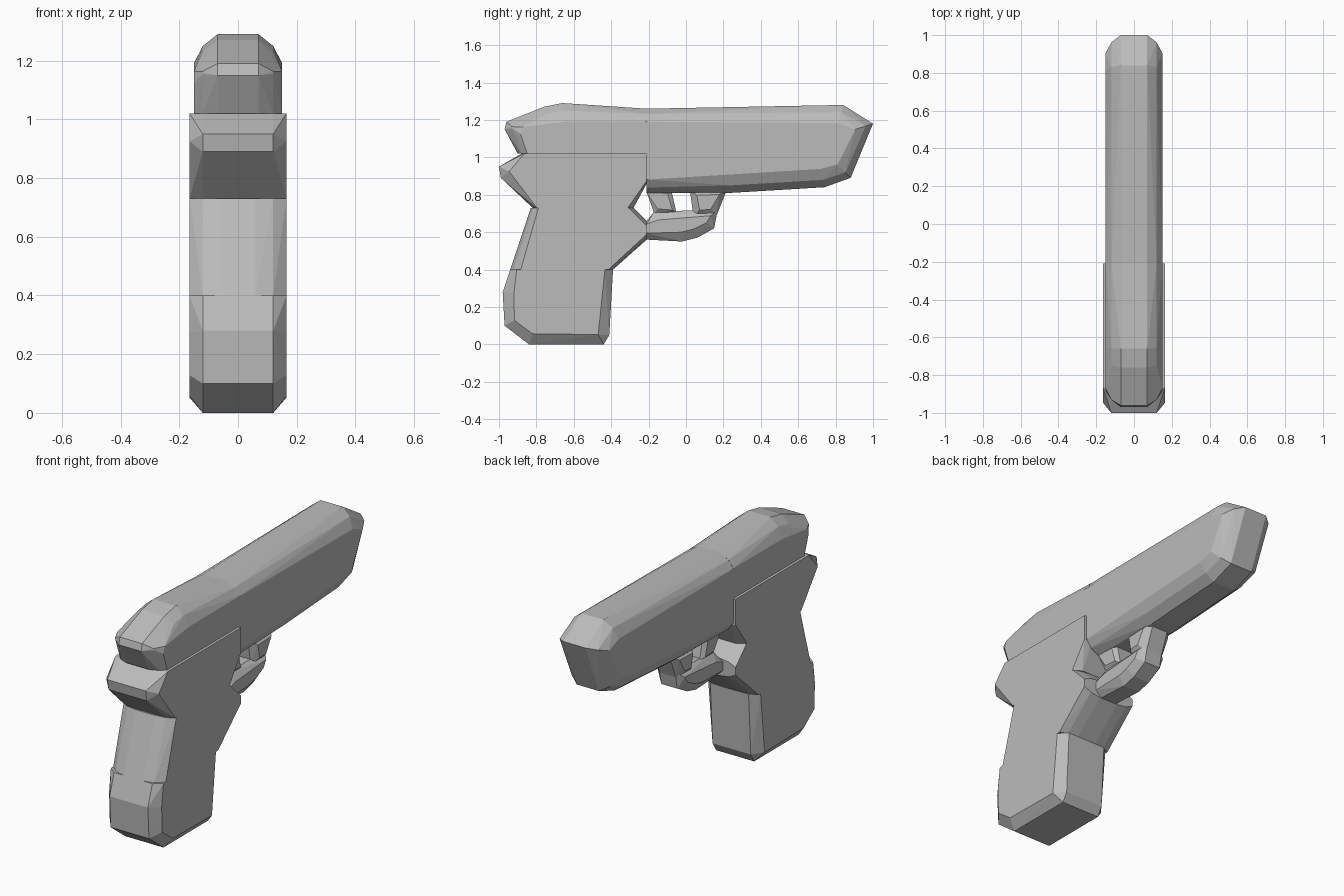
import bpy, bmesh
from mathutils import Vector

cube = bpy.data.objects.get("Cube")
if cube:
    bpy.data.objects.remove(cube, do_unlink=True)

grey = bpy.data.materials.new("plain grey")
grey.use_nodes = True
colour = (0.5, 0.5, 0.5, 1)
grey.diffuse_color = colour
grey.node_tree.nodes["Principled BSDF"].inputs["Base Color"].default_value = colour

# Planes where neighbouring parts meet; edges on them stay flush
breech, waist, neck, shelf = -.21, .4, .73, 1.02
seams = (breech, waist, neck, shelf)


def inset_outline(outline, distance):
    """Move each corner of a convex side outline inward, along seams only sideways."""
    corners = [Vector(point) for point in outline]
    moved = []
    for i, corner in enumerate(corners):
        before = (corners[i - 1] - corner).normalized()
        after = (corners[(i + 1) % len(corners)] - corner).normalized()
        step = (before + after).normalized() * distance
        moved.append([place if place in seams else place + shift
                      for place, shift in zip(outline[i], step)])
    return moved


def chamfered_part(name, outline, layers):
    """Convex faceted slab: each layer is (half width, inset of the side outline)."""
    bm = bmesh.new()
    for half_width, inset in layers:
        for y, z in inset_outline(outline, inset):
            for side in (-1, 1):
                bm.verts.new((side * half_width, y, z))
    result = bmesh.ops.convex_hull(bm, input=bm.verts)
    unused = {item for item in result["geom_interior"] + result["geom_unused"]
              if isinstance(item, bmesh.types.BMVert)}
    bmesh.ops.delete(bm, geom=list(unused), context="VERTS")
    bmesh.ops.dissolve_limit(bm, angle_limit=.03, verts=bm.verts, edges=bm.edges)
    bmesh.ops.recalc_face_normals(bm, faces=bm.faces)
    mesh = bpy.data.meshes.new(name)
    bm.to_mesh(mesh)
    bm.free()
    mesh.materials.append(grey)
    part = bpy.data.objects.new(name, mesh)
    bpy.context.collection.objects.link(part)


# Slide: long rounded front with a wedge muzzle, and a raised rear
slide_layers = [(.07, 0), (.12, .04), (.15, .1)]
chamfered_part("barrel", [
    (breech, .81), (.24, .81), (.74, .84), (.88, .89),
    (1, 1.18), (.84, 1.28), (breech, 1.26)], slide_layers)
chamfered_part("rear_slide", [
    (breech, shelf), (breech, 1.26), (-.66, 1.29), (-.76, 1.27),
    (-.96, 1.19), (-.97, 1.15), (-.9, shelf)], slide_layers)

# Frame with the pointed back spur
body_layers = [(.12, 0), (.165, .06)]
chamfered_part("frame", [
    (breech, shelf), (-.88, shelf), (-1, .95), (-.99, .89),
    (-.82, neck), (-.28, neck), (breech, .86)], body_layers)

# Grip in two pieces, the upper one swelling toward the guard
chamfered_part("upper_grip", [
    (-.83, neck), (-.94, waist), (-.39, waist),
    (breech, .56), (breech, .66), (-.28, neck)], [(.06, 0), (.12, .02), (.165, .07)])
chamfered_part("lower_grip", [
    (-.94, waist), (-.98, .28), (-.97, .1), (-.84, 0),
    (-.44, 0), (-.41, .05), (-.39, waist)], body_layers)

# Trigger and the guard around it
chamfered_part("trigger", [
    (breech, .83), (-.17, .7), (-.05, .7), (-.08, .83)], [(.05, 0), (.07, .03)])
chamfered_part("guard_front", [
    (.02, .83), (.04, .68), (.16, .68), (.22, .83)], [(.05, 0), (.085, .05)])
chamfered_part("guard_bar", [
    (breech, .66), (breech, .56), (-.02, .55), (.06, .57),
    (.15, .62), (.17, .72), (-.17, .71)], [(.05, 0), (.085, .05)])
